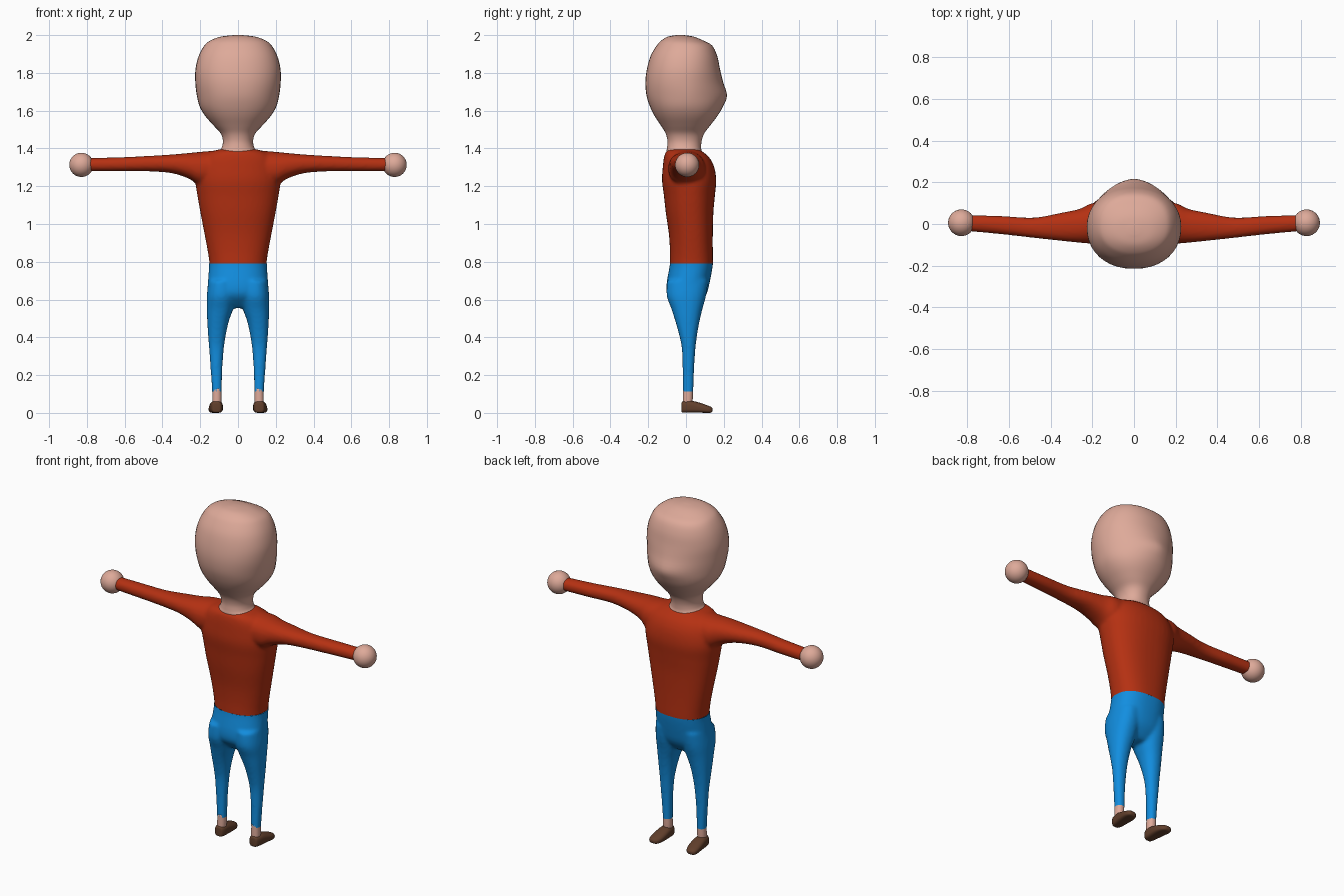
import bpy, bmesh, math
from mathutils import Vector

if "Cube" in bpy.data.objects:
    bpy.data.objects.remove(bpy.data.objects["Cube"])


def material(name, rgb):
    m = bpy.data.materials.new(name)
    m.diffuse_color = (*rgb, 1)
    m.use_nodes = True
    m.node_tree.nodes["Principled BSDF"].inputs["Base Color"].default_value = m.diffuse_color
    return m


SKIN = material("skin", (0.73, 0.40, 0.32))
RED = material("shirt red", (0.46, 0.03, 0.006))
BLUE = material("trouser blue", (0.006, 0.27, 0.74))
BROWN = material("shoe brown", (0.12, 0.05, 0.025))
SIDES, STEPS = 40, 4


def smooth_path(rows):
    """Catmull-Rom interpolation of section rows."""
    rows = [Vector(r) for r in rows]
    out = []
    for i in range(len(rows) - 1):
        p1, p2 = rows[i], rows[i + 1]
        p0 = rows[i - 1] if i else p1
        p3 = rows[i + 2] if i + 2 < len(rows) else p2
        for k in range(STEPS):
            t = k / STEPS
            out.append(0.5 * (2 * p1 + (p2 - p0) * t + (2 * p0 - 5 * p1 + 4 * p2 - p3) * t * t
                              + (3 * p1 - p0 - 3 * p2 + p3) * t ** 3))
    return out + [rows[-1]]


def loft(bm, axis, rows, side=1, low_n=2.2):
    """Rows: position, a min, a max, b min, b max, exponent on the +b half."""
    rings = []
    for t, a0, a1, b0, b1, n in smooth_path(rows):
        ring = []
        for k in range(SIDES):
            ang = 2 * math.pi * k / SIDES
            c, s = math.cos(ang), math.sin(ang)
            e = 2 / (n if s > 0 else low_n)
            a = (a0 + a1) / 2 + (a1 - a0) / 2 * math.copysign(abs(c) ** e, c)
            b = (b0 + b1) / 2 + (b1 - b0) / 2 * math.copysign(abs(s) ** e, s)
            x, y, z = {"x": (t, a, b), "y": (a, t, b), "z": (a, b, t)}[axis]
            ring.append(bm.verts.new((x * side, y, z)))
        rings.append(ring)
    faces = [bm.faces.new(rings[0]), bm.faces.new(rings[-1])]
    for r, q in zip(rings, rings[1:]):
        for k in range(SIDES):
            j = (k + 1) % SIDES
            faces.append(bm.faces.new((r[k], r[j], q[j], q[k])))
    bmesh.ops.recalc_face_normals(bm, faces=faces)


def finish(bm, name, mat):
    me = bpy.data.meshes.new(name)
    bm.to_mesh(me)
    bm.free()
    me.materials.append(mat)
    ob = bpy.data.objects.new(name, me)
    bpy.context.collection.objects.link(ob)
    me.shade_smooth()
    return ob


def fuse(ob, cuts):
    """Merge overlapping volumes into one soft skin, then trim: keep above (+1) or below (-1)."""
    r = ob.modifiers.new("fuse", 'REMESH')
    r.mode, r.voxel_size, r.use_smooth_shade = 'VOXEL', 0.009, True
    s = ob.modifiers.new("soften", 'SMOOTH')
    s.factor, s.iterations = 0.5, 7
    bpy.context.view_layer.objects.active = ob
    for m in ("fuse", "soften"):
        bpy.ops.object.modifier_apply(modifier=m)
    bm = bmesh.new()
    bm.from_mesh(ob.data)
    for z, keep in cuts:
        bmesh.ops.bisect_plane(bm, geom=bm.verts[:] + bm.edges[:] + bm.faces[:],
                               plane_co=(0, 0, z), plane_no=(0, 0, keep), clear_inner=True)
    for f in bm.faces:
        f.material_index = 0
        f.smooth = True
    bm.to_mesh(ob.data)
    bm.free()


def upright(rows):
    """Symmetric rows z, half width, back y, face y, exponent."""
    return [(z, -w, w, b, f, n) for z, w, b, f, n in rows]


# head and neck, with a soft nose ridge towards +y
bm = bmesh.new()
loft(bm, "z", upright([
    (2.0, .02, -.05, -.01, 2.2), (1.992, .09, -.095, .04, 2.2), (1.972, .145, -.13, .09, 2.3),
    (1.945, .178, -.155, .138, 2.3), (1.89, .208, -.187, .165, 2.2), (1.82, .225, -.207, .18, 2.1),
    (1.75, .226, -.215, .197, 1.9), (1.68, .218, -.209, .217, 1.7), (1.62, .202, -.19, .195, 1.9),
    (1.57, .172, -.165, .165, 2.1), (1.52, .128, -.132, .127, 2.2), (1.48, .092, -.108, .097, 2.2),
    (1.44, .08, -.098, .083, 2.2), (1.405, .086, -.1, .08, 2.2), (1.385, .1, -.103, .083, 2.2),
    (1.36, .1, -.1, .083, 2.2)]))
finish(bm, "head", SKIN)

# shirt: torso with both arms
bm = bmesh.new()
loft(bm, "z", upright([
    (1.395, .10, -.09, .07, 2.2), (1.38, .15, -.108, .092, 2.2), (1.35, .195, -.117, .125, 2.2),
    (1.3, .218, -.123, .15, 2.2), (1.23, .226, -.127, .16, 2.3), (1.15, .215, -.117, .153, 2.3),
    (1.06, .199, -.107, .145, 2.4), (.95, .178, -.091, .142, 2.4), (.86, .161, -.085, .142, 2.4),
    (.79, .151, -.085, .143, 2.4), (.72, .15, -.085, .14, 2.4)]))
for side in (1, -1):
    loft(bm, "x", [
        (.1, -.09, .1, 1.2, 1.39, 2.2), (.2, -.094, .1, 1.205, 1.382, 2.2),
        (.26, -.09, .073, 1.24, 1.376, 2.2), (.35, -.081, .054, 1.269, 1.368, 2.2),
        (.48, -.067, .031, 1.279, 1.36, 2.2), (.63, -.05, .038, 1.279, 1.353, 2.2),
        (.8, -.034, .044, 1.279, 1.349, 2.2)], side)
fuse(finish(bm, "shirt", RED), [(.79, 1)])

# trousers: hips with both legs
bm = bmesh.new()
loft(bm, "z", upright([
    (.86, .161, -.085, .142, 2.4), (.79, .153, -.085, .143, 2.4), (.68, .16, -.103, .123, 2.3),
    (.62, .16, -.095, .105, 2.2), (.57, .12, -.05, .07, 2.2), (.555, .08, -.03, .05, 2.2)]))
for side in (1, -1):
    loft(bm, "z", [
        (.7, .01, .157, -.1, .118, 2.2), (.62, .012, .165, -.102, .106, 2.2),
        (.55, .026, .165, -.077, .087, 2.2), (.49, .047, .163, -.058, .073, 2.2),
        (.42, .063, .159, -.038, .06, 2.2), (.34, .075, .153, -.022, .05, 2.2),
        (.23, .083, .145, -.018, .043, 2.2), (.11, .086, .137, -.018, .039, 2.2),
        (.07, .086, .137, -.018, .039, 2.2)], side)
fuse(finish(bm, "trousers", BLUE), [(.79, -1), (.113, 1)])

for side, label in ((1, "right"), (-1, "left")):
    # ankle
    bm = bmesh.new()
    loft(bm, "z", [(.13, .088, .135, -.016, .037, 2.2), (.08, .087, .136, -.017, .036, 2.2),
                   (.05, .088, .136, -.017, .034, 2.2)], side)
    finish(bm, label + "_ankle", SKIN)
    # shoe with a low toe
    bm = bmesh.new()
    loft(bm, "y", [(-.024, .1, .126, .015, .05, 2.6), (-.02, .09, .137, .006, .062, 2.8),
                   (0, .082, .145, .004, .066, 2.8), (.035, .08, .15, .004, .066, 2.6),
                   (.075, .08, .154, .004, .056, 2.3), (.11, .085, .155, .003, .044, 2.2),
                   (.132, .097, .149, .004, .035, 2.2), (.141, .113, .136, .012, .026, 2.2)],
         side, 3.5)
    bmesh.ops.translate(bm, verts=bm.verts[:], vec=(0, 0, -min(v.co.z for v in bm.verts)))
    finish(bm, label + "_shoe", BROWN)
    # ball hand
    bpy.ops.mesh.primitive_uv_sphere_add(segments=40, ring_count=24, radius=.064,
                                         location=(.829 * side, .006, 1.313))
    hand = bpy.context.object
    hand.name = label + "_hand"
    hand.data.materials.append(SKIN)
    hand.data.shade_smooth()
